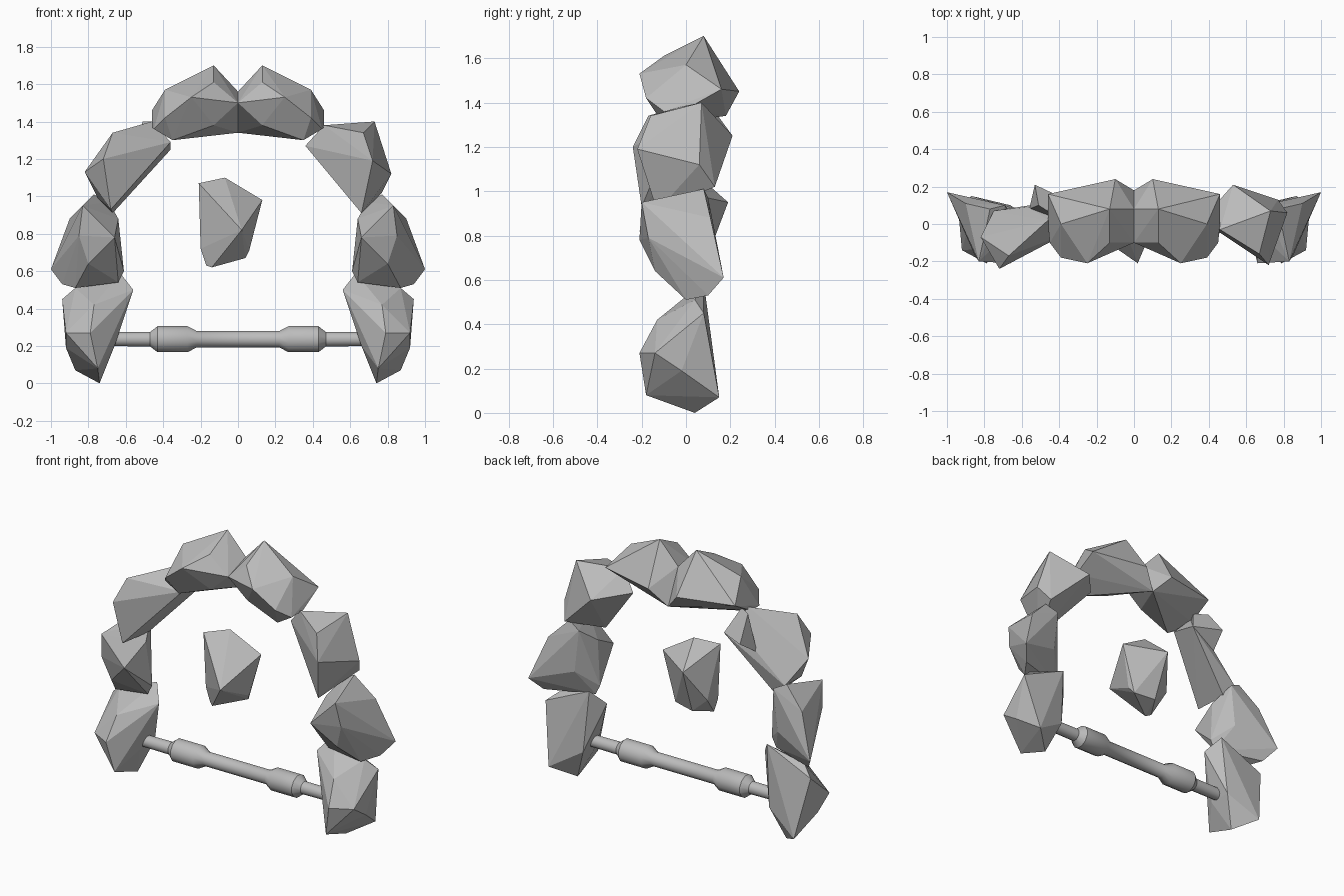
import bpy
import bmesh
import math

# Remove the default object only
default_cube = bpy.data.objects.get("Cube")
if default_cube:
    bpy.data.objects.remove(default_cube, do_unlink=True)


def make_material(name, colour):
    material = bpy.data.materials.new(name)
    material.use_nodes = True
    material.diffuse_color = colour
    shader = material.node_tree.nodes["Principled BSDF"]
    shader.inputs["Base Color"].default_value = colour
    shader.inputs["Roughness"].default_value = 0.8
    return material


stone_grey = make_material("stone grey", (0.5, 0.5, 0.5, 1))


def finish(bm, name):
    """Turn a bmesh into a named, coloured object."""
    bmesh.ops.recalc_face_normals(bm, faces=bm.faces[:])
    mesh = bpy.data.meshes.new(name)
    bm.to_mesh(mesh)
    bm.free()
    mesh.materials.append(stone_grey)
    item = bpy.data.objects.new(name, mesh)
    bpy.context.collection.objects.link(item)
    return item


def stone(name, corners, side=1):
    """Faceted boulder: the convex hull of its corners; side=-1 mirrors it."""
    bm = bmesh.new()
    for x, y, z in corners:
        bm.verts.new((x * side, y, z))
    hull = bmesh.ops.convex_hull(bm, input=bm.verts[:])
    loose = set(hull["geom_interior"]) | set(hull["geom_unused"])
    loose = [v for v in loose if isinstance(v, bmesh.types.BMVert)]
    bmesh.ops.delete(bm, geom=loose, context="VERTS")
    return finish(bm, name)


def turned_bar(name, profile, height, sides):
    """Bar along x, lathed from (x, radius) pairs and capped at both ends."""
    bm = bmesh.new()
    rings = []
    for x, radius in profile:
        angles = [math.tau * (i + 0.5) / sides for i in range(sides)]
        rings.append([bm.verts.new((x, radius * math.cos(a),
                                    height + radius * math.sin(a)))
                      for a in angles])
    for ring, following in zip(rings, rings[1:]):
        for i in range(sides):
            j = (i + 1) % sides
            bm.faces.new((ring[i], ring[j], following[j], following[i]))
    bm.faces.new(rings[0])
    bm.faces.new(rings[-1])
    return finish(bm, name)


# Crown, side and foot stones, matching on both sides
crown = [
    (.13, .08, 1.7), (.39, 0, 1.57), (.46, .16, 1.46), (.46, 0, 1.37),
    (.45, -.1, 1.36), (.35, -.1, 1.3), (.39, -.18, 1.42), (.25, -.21, 1.53),
    (.13, -.1, 1.61), (.13, -.09, 1.38), (.1, .24, 1.45), (0, .18, 1.34),
    (0, .08, 1.56), (0, -.1, 1.5),
]
flank = [
    (.77, .08, 1.01), (.83, -.2, .95), (.9, .11, .88), (1, .17, .61),
    (.94, .1, .53), (.87, 0, .51), (.64, 0, .54), (.61, 0, .6),
    (.64, -.02, .88), (.66, -.21, .78), (.85, -.17, .79), (.8, -.14, .64),
    (.72, .1, .7), (.69, .1, .97),
]
foot = [
    (.56, 0, .5), (.63, .08, .59), (.87, .04, .51), (.94, .08, .45),
    (.92, -.14, .27), (.92, -.02, .19), (.87, .15, .07), (.74, .04, 0),
    (.75, -.18, .08), (.79, -.21, .27), (.77, -.13, .42), (.66, .1, .2),
    (.66, -.05, .2),
]
for label, side in (("left", 1), ("right", -1)):
    stone(label + "_crown_stone", crown, side)
    stone(label + "_side_stone", flank, side)
    stone(label + "_foot_stone", foot, side)

# Shoulder stones, each cut differently
stone("left_shoulder_stone", [
    (.46, -.03, 1.38), (.73, .07, 1.4), (.82, .06, 1.12), (.77, .13, 1.02),
    (.66, -.13, .91), (.36, .02, 1.27), (.67, -.16, 1.34), (.72, -.22, 1.19),
    (.53, .21, 1.25),
])
stone("right_shoulder_stone", [
    (-.82, -.07, 1.13), (-.67, -.17, 1.34), (-.46, .02, 1.4),
    (-.36, .13, 1.25), (-.36, -.05, 1.29), (-.68, -.2, .93),
    (-.75, .07, .99), (-.72, -.24, 1.2), (-.56, .09, 1.17), (-.67, .05, .91),
])
# Raised ridge on the back of the right shoulder
stone("right_shoulder_ridge", [
    (-.53, .21, 1.25), (-.36, .13, 1.25), (-.51, .1, 1.4),
    (-.56, .08, 1.16), (-.42, 0, 1.27), (-.43, .05, 1.4),
])

# Stone floating in the opening
stone("floating_stone", [
    (-.21, -.05, 1.07), (-.07, .02, 1.1), (.13, .05, .98), (.06, .02, .71),
    (-.14, -.06, .62), (-.17, -.04, .63), (-.2, -.04, .72), (.02, -.21, .82),
    (-.2, .07, .75), (-.1, .08, .66), (-.11, .19, .95), (.04, .05, .67),
])

# Crossbar with two swollen grips, profile mirrored about the middle
half = [(.22, .045), (.27, .072), (.43, .072), (.47, .04), (.7, .038)]
profile = [(-x, radius) for x, radius in reversed(half)] + half
crossbar = turned_bar("crossbar", profile, .236, 12)
for other in bpy.context.selected_objects:
    other.select_set(False)
crossbar.select_set(True)
bpy.context.view_layer.objects.active = crossbar
bpy.ops.object.shade_smooth_by_angle(angle=math.radians(35))
